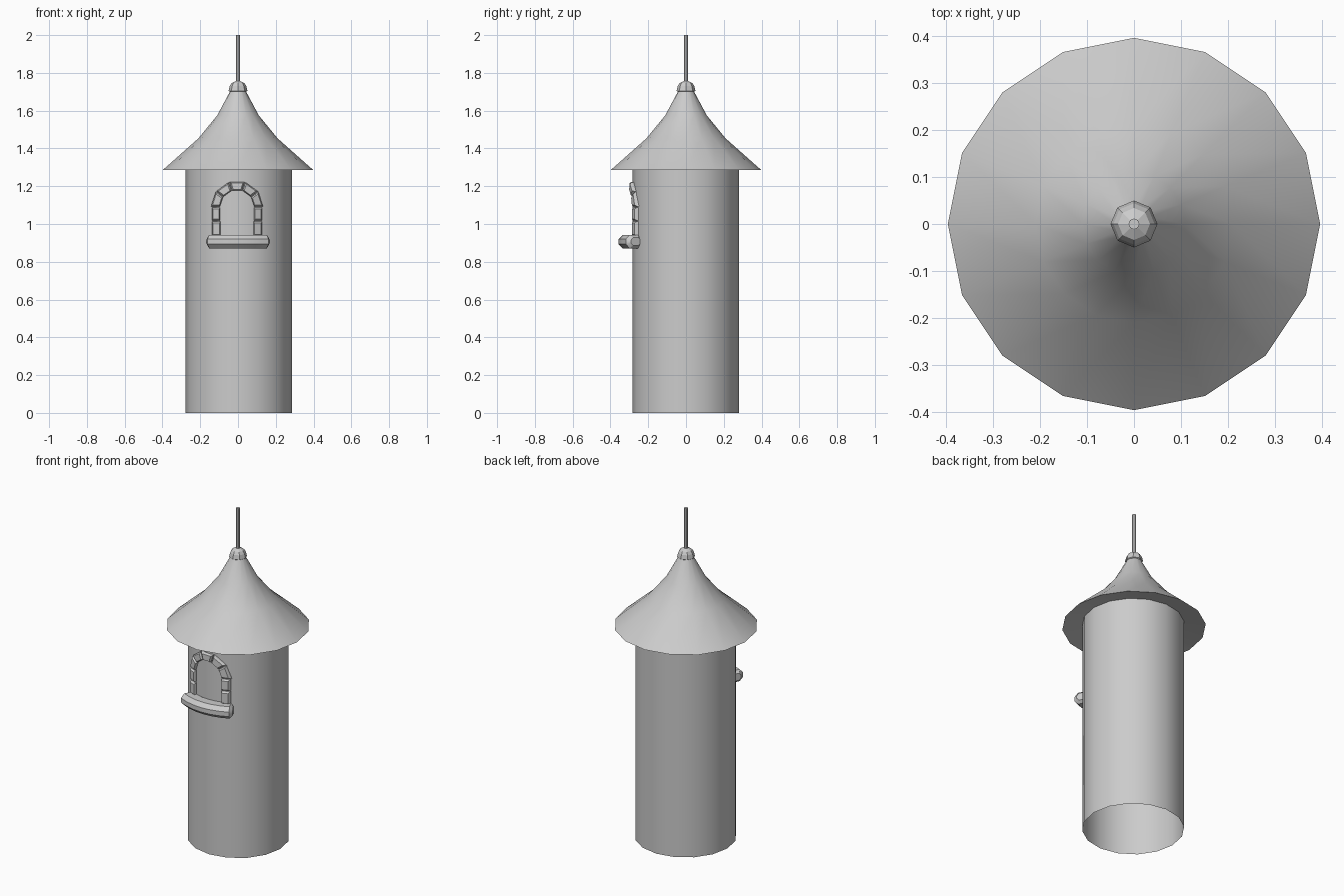
import bpy
from math import sin, cos, pi, sqrt, radians

if "Cube" in bpy.data.objects:
    bpy.data.objects.remove(bpy.data.objects["Cube"])

TOWER_R = 0.282


def make(name, verts, faces, smooth=None):
    mesh = bpy.data.meshes.new(name)
    mesh.from_pydata(verts, [], faces)
    obj = bpy.data.objects.new(name, mesh)
    bpy.context.collection.objects.link(obj)
    bpy.ops.object.select_all(action='DESELECT')
    obj.select_set(True)
    bpy.context.view_layer.objects.active = obj
    bpy.ops.object.mode_set(mode='EDIT')
    bpy.ops.mesh.select_all(action='SELECT')
    bpy.ops.mesh.normals_make_consistent(inside=False)
    bpy.ops.object.mode_set(mode='OBJECT')
    if smooth:
        bpy.ops.object.shade_smooth_by_angle(angle=radians(smooth))
    return obj


def lathe(name, profile, sides, cap=False, smooth=None, cx=0, cy=0):
    verts = [(cx + r * cos(2 * pi * i / sides), cy + r * sin(2 * pi * i / sides), z)
             for r, z in profile for i in range(sides)]
    faces = [(k * sides + i, k * sides + (i + 1) % sides,
              (k + 1) * sides + (i + 1) % sides, (k + 1) * sides + i)
             for k in range(len(profile) - 1) for i in range(sides)]
    if cap:
        faces.append(tuple(range((len(profile) - 1) * sides, len(profile) * sides)))
    return make(name, verts, faces, smooth)


# Open-bottomed round wall
lathe("tower_wall", [(TOWER_R, 0), (TOWER_R, 1.31)], 16, smooth=40, cx=0.004, cy=-0.002)

# Flared roof with its overhanging underside
lathe("roof", [(0.275, 1.308), (0.397, 1.287), (0.21, 1.453), (0.11, 1.575), (0.038, 1.71)],
      16, cap=True, smooth=40)

# Knob and pole on top
lathe("roof_knob", [(0.04, 1.698), (0.05, 1.705), (0.044, 1.73), (0.034, 1.746), (0.012, 1.757)],
      8, cap=True)
lathe("roof_pole", [(0.0115, 1.74), (0.0115, 2.0)], 8, cap=True)

# Window sill: bevelled section swept around the wall
section = [(0.265, 0.89), (0.285, 0.871), (0.335, 0.871), (0.357, 0.893),
           (0.357, 0.92), (0.335, 0.943), (0.285, 0.943), (0.265, 0.925)]
stations = [(-30, 0.6)] + [(a, 1) for a in (-27, -18, -9, 0, 9, 18, 27)] + [(30, 0.6)]
n = len(section)
verts, faces = [], []
for a, s in stations:
    for r, z in section:
        r2, z2 = 0.305 + (r - 0.305) * s, 0.907 + (z - 0.907) * s
        verts.append((r2 * sin(radians(a)), -r2 * cos(radians(a)), z2))
for k in range(len(stations) - 1):
    faces += [(k * n + i, k * n + (i + 1) % n, (k + 1) * n + (i + 1) % n, (k + 1) * n + i)
              for i in range(n)]
faces += [tuple(range(n)), tuple(range((len(stations) - 1) * n, len(stations) * n))]
make("window_sill", verts, faces, smooth=30)


# Arch stones: bevelled blocks that follow the curve of the wall
def stone(name, corners):
    mx = sum(c[0] for c in corners) / 4
    mz = sum(c[1] for c in corners) / 4
    verts = []
    for depth, s in ((-0.03, 1), (0.009, 1), (0.019, 0.76)):
        for x, z in corners:
            x, z = mx + (x - mx) * s, mz + (z - mz) * s
            verts.append((x, -sqrt(TOWER_R ** 2 - x * x) - depth, z))
    faces = [(k * 4 + i, k * 4 + (i + 1) % 4, k * 4 + 4 + (i + 1) % 4, k * 4 + 4 + i)
             for k in range(2) for i in range(4)]
    faces += [(0, 1, 2, 3), (8, 9, 10, 11)]
    make(name, verts, faces)


SPRING = 1.09
for side in (-1, 1):
    for j, (z0, z1, inner) in enumerate(((0.935, 1.014, 0.088), (1.018, 1.087, 0.09))):
        xs = (-0.005 + side * inner, -0.005 + side * 0.133)
        stone(f"jamb_stone_{'left' if side < 0 else 'right'}_{j}",
              [(xs[0], z0), (xs[1], z0), (xs[1], z1), (xs[0], z1)])
for k in range(5):
    a0, a1 = radians(36 * k + 1), radians(36 * k + 35)
    ri, ro = 0.091, 0.138
    stone(f"arch_stone_{k}", [(-0.005 + r * cos(a), SPRING + r * sin(a))
                              for r, a in ((ri, a0), (ro, a0), (ro, a1), (ri, a1))])
